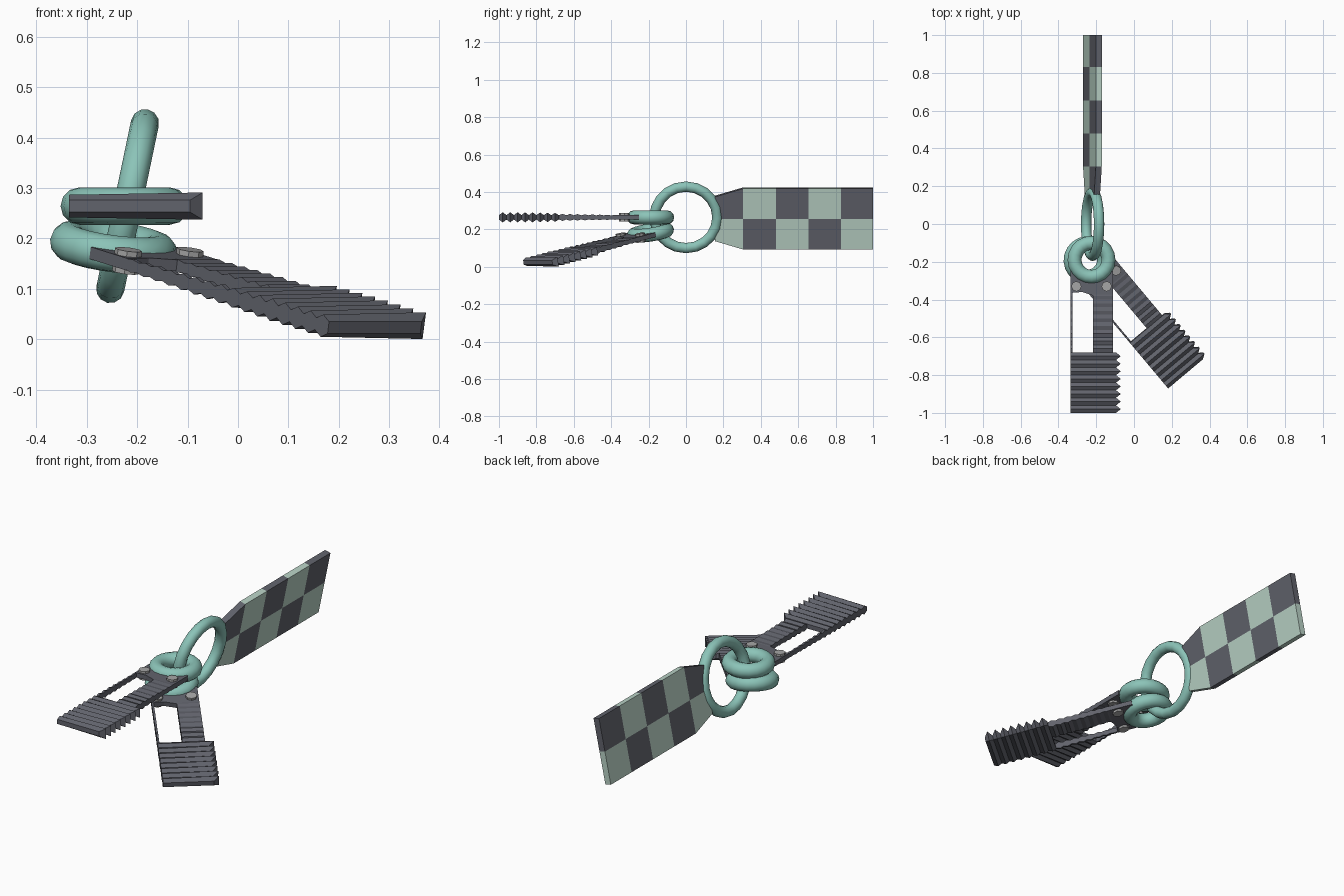
import bpy, bmesh, math
from mathutils import Matrix, Vector

if "Cube" in bpy.data.objects:
    bpy.data.objects.remove(bpy.data.objects["Cube"])


def material(name, rgb):
    m = bpy.data.materials.new(name)
    m.diffuse_color = (*rgb, 1)
    m.use_nodes = True
    m.node_tree.nodes["Principled BSDF"].inputs["Base Color"].default_value = m.diffuse_color
    return m


TEAL = material("teal", (0.26, 0.55, 0.48))
DARK = material("dark_grey", (0.12, 0.125, 0.15))
PALE = material("pale_green", (0.49, 0.65, 0.57))
STEEL = material("steel", (0.38, 0.38, 0.38))


def finish(name, bm, matrix, mats):
    bmesh.ops.recalc_face_normals(bm, faces=bm.faces[:])
    me = bpy.data.meshes.new(name)
    bm.to_mesh(me)
    bm.free()
    for m in mats:
        me.materials.append(m)
    ob = bpy.data.objects.new(name, me)
    ob.matrix_world = matrix
    bpy.context.collection.objects.link(ob)
    return ob


def ring(name, matrix, major, minor, segs, sides):
    bpy.ops.mesh.primitive_torus_add(major_radius=major, minor_radius=minor,
                                     major_segments=segs, minor_segments=sides)
    ob = bpy.context.object
    ob.name = name
    ob.matrix_world = matrix
    bpy.ops.object.shade_smooth()
    ob.data.materials.append(TEAL)


def loft(bm, sections):
    """Skin four-cornered sections into a closed bar."""
    rows = [[bm.verts.new(p) for p in s] for s in sections]
    for a, b in zip(rows, rows[1:]):
        for i in range(4):
            j = (i + 1) % 4
            bm.faces.new((a[i], a[j], b[j], b[i]))
    bm.faces.new(rows[0])
    bm.faces.new(rows[-1])


def ridged_bar(bm, x0, x1, start, count, step, tooth=0.0, flare=1.0):
    """Bar along -y with ridges that get taller towards the tip."""
    sections = []
    for k in range(count + 1):
        t = start + k * step
        f = min(1, max(0, (t - 0.18) / 0.45))
        peak = k % 2
        h = (0.013 + 0.0095 * f) if peak else (0.010 + 0.002 * f)
        hr = h * (flare if peak else 1)
        xr = x1 + tooth * peak
        sections.append([(x0, -t, -h), (xr, -t, -hr), (xr, -t, hr), (x0, -t, h)])
    loft(bm, sections)


def key(prefix, matrix):
    bm = bmesh.new()
    # flat head plate
    outline = [(-.11, .06), (.115, .06), (.115, .19), (.01, .19), (-.05, .17), (-.11, .175)]
    face = bm.faces.new([bm.verts.new((x, -t, -.012)) for x, t in outline])
    out = bmesh.ops.extrude_face_region(bm, geom=[face])
    bmesh.ops.translate(bm, vec=(0, 0, .024),
                        verts=[g for g in out["geom"] if isinstance(g, bmesh.types.BMVert)])
    # thin rail, ridged shaft, toothed blade
    ridged_bar(bm, -.11, -.10, .17, 16, .02)
    ridged_bar(bm, .008, .115, .17, 16, .02)
    ridged_bar(bm, -.11, .13, .49, 16, .02, tooth=.025, flare=1.2)
    finish(prefix + "_body", bm, matrix, [DARK])
    # rivets through the head
    bm = bmesh.new()
    for x in (-.08, .08):
        bmesh.ops.create_cone(bm, cap_ends=True, segments=8, radius1=.027, radius2=.027,
                              depth=.046, matrix=Matrix.Translation((x, -.14, 0)))
    finish(prefix + "_rivets", bm, matrix, [STEEL])
    # ring the key hangs on
    ring(prefix + "_ring", matrix, .09, .037, 20, 12)


key("upper_key", Matrix.Translation((-.225, -.19, .264)))
key("lower_key", Matrix.Translation((-.247, -.19, .183))
    @ Matrix.Rotation(math.radians(40), 4, 'Z') @ Matrix.Rotation(math.radians(11.4), 4, 'X'))

# large leaning ring and the tag share one frame
lean = Matrix.Translation((-.219, 0, .264)) @ Matrix.Rotation(math.radians(11.8), 4, 'Y')
ring("large_ring", lean @ Matrix.Rotation(math.pi / 2, 4, 'Y'), .168, .028, 20, 12)

# checkered tag
bm = bmesh.new()
stations = [(.155, .115), (.305, .16), (.48, .16), (.655, .16), (.83, .16), (1.0, .16)]
grid = [[[bm.verts.new((x, y, -.012 + w * s if s < 0 else (w * s - .006 if s == 0 else w * s)))
          for s in (-1, 0, 1)] for y, w in stations] for x in (-.016, .016)]


def quad(verts, i, j):
    bm.faces.new(verts).material_index = (i + j + 1) % 2


n = len(stations) - 1
for i in range(n):
    for j in (0, 1):
        for side in grid:
            quad((side[i][j], side[i + 1][j], side[i + 1][j + 1], side[i][j + 1]), i, j)
    for j, row in ((0, 0), (2, 1)):
        quad((grid[0][i][j], grid[0][i + 1][j], grid[1][i + 1][j], grid[1][i][j]), i, row)
for i, col in ((0, 0), (n, n - 1)):
    for j in (0, 1):
        quad((grid[0][i][j], grid[0][i][j + 1], grid[1][i][j + 1], grid[1][i][j]), col, j)
finish("checkered_tag", bm, lean, [PALE, DARK])
# colour order: upper row starts dark, lower row starts pale
tag = bpy.data.objects["checkered_tag"]
for p in tag.data.polygons:
    p.material_index = 1 - p.material_index
